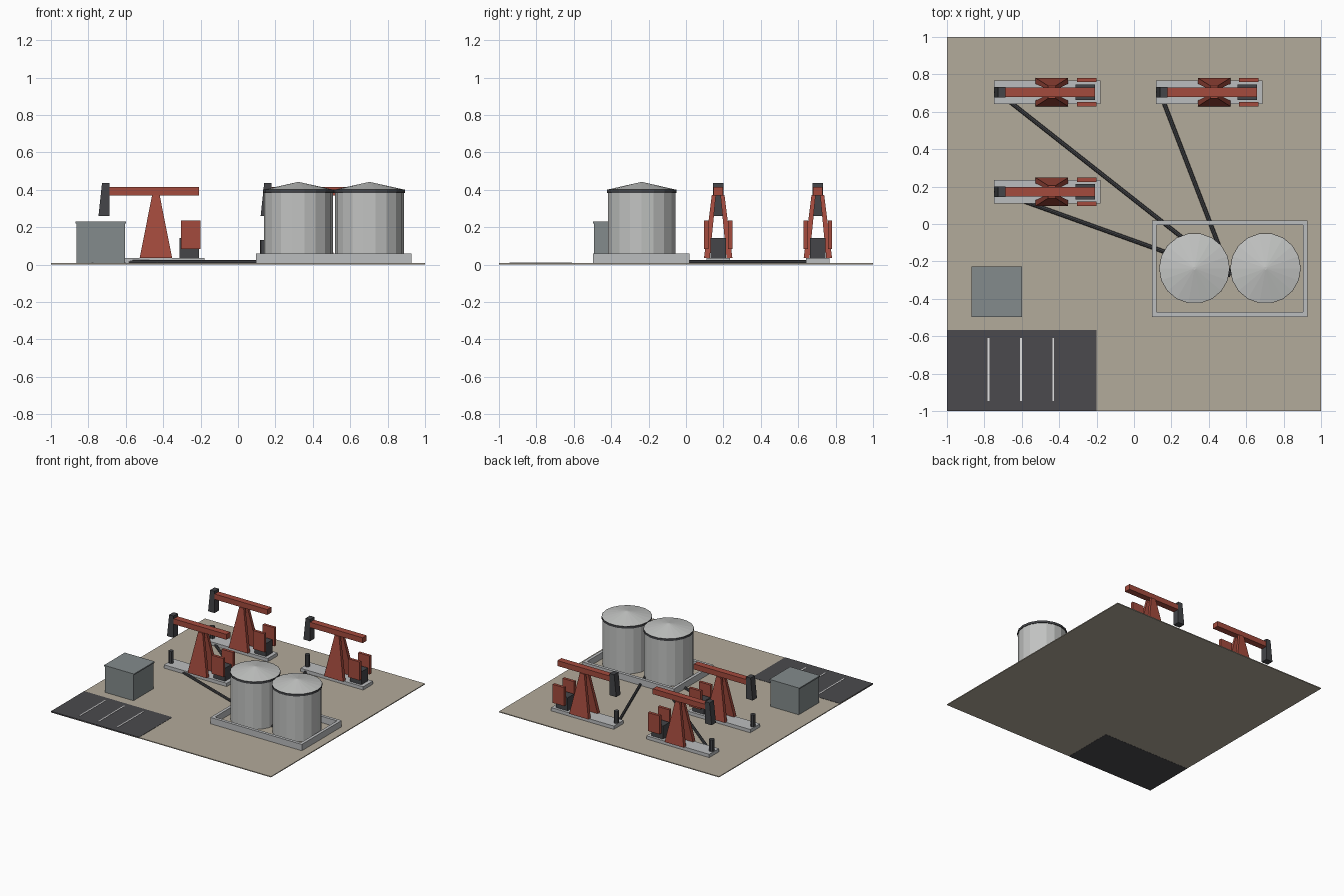
import bpy, bmesh, math
from mathutils import Matrix, Vector

if "Cube" in bpy.data.objects:
    bpy.data.objects.remove(bpy.data.objects["Cube"])


def mat(name, r, g, b):
    m = bpy.data.materials.new(name)
    m.diffuse_color = (r, g, b, 1)
    m.use_nodes = True
    m.node_tree.nodes["Principled BSDF"].inputs["Base Color"].default_value = m.diffuse_color
    return m


SAND = mat("sand", .45, .405, .325)
ASPHALT = mat("asphalt", .07, .068, .075)
PAINT = mat("line_paint", .75, .75, .75)
CONCRETE = mat("concrete", .50, .51, .52)
RED = mat("red_paint", .37, .07, .047)
STEEL = mat("dark_steel", .058, .06, .066)
TANK = mat("tank_metal", .54, .55, .54)
SHED = mat("shed_grey", .23, .26, .265)


def finish(name, bm, material):
    bmesh.ops.recalc_face_normals(bm, faces=bm.faces)
    me = bpy.data.meshes.new(name)
    bm.to_mesh(me)
    bm.free()
    me.materials.append(material)
    ob = bpy.data.objects.new(name, me)
    bpy.context.collection.objects.link(ob)
    return ob


def block(name, material, x, y, z, top_x=None, top_y=None):
    """Box from ranges; optional different ranges for the top face."""
    bm = bmesh.new()
    rings = []
    for (xa, xb), (ya, yb), h in ((x, y, z[0]), (top_x or x, top_y or y, z[1])):
        rings.append([bm.verts.new(p) for p in
                      ((xa, ya, h), (xb, ya, h), (xb, yb, h), (xa, yb, h))])
    lo, hi = rings
    bm.faces.new(lo)
    bm.faces.new(hi)
    for i in range(4):
        j = (i + 1) % 4
        bm.faces.new((lo[i], lo[j], hi[j], hi[i]))
    return finish(name, bm, material)


def cyl(name, material, start, end, r1, r2, sides):
    """Cylinder or cone between two points."""
    a, b = Vector(start), Vector(end)
    d = b - a
    bm = bmesh.new()
    bmesh.ops.create_cone(bm, cap_ends=True, segments=sides, radius1=r1,
                          radius2=r2, depth=d.length)
    m = (Matrix.Translation((a + b) / 2) @ d.to_track_quat('Z', 'Y').to_matrix().to_4x4()
         @ Matrix.Rotation(math.pi / 2, 4, 'Z'))
    bmesh.ops.transform(bm, matrix=m, verts=bm.verts)
    return finish(name, bm, material)


# Site ground, parking area and bay lines
block("ground", SAND, (-1, 1), (-1, 1), (.001, .008))
block("parking", ASPHALT, (-1, -.2), (-1, -.568), (0, .010))
for x in (-.777, -.605, -.432):
    block("bay_line", PAINT, (x - .005, x + .005), (-.945, -.61), (.010, .012))

# Shed with a thin roof slab
block("shed", SHED, (-.863, -.605), (-.493, -.232), (.002, .221))
block("shed_roof", SHED, (-.87, -.598), (-.498, -.227), (.221, .231))

# Containment wall round the tanks
X0, X1, Y0, Y1, T = .096, .928, -.496, .02, .025
for y in (Y0, Y1 - T):
    block("wall_long", CONCRETE, (X0, X1), (y, y + T), (.002, .06))
for x in (X0, X1 - T):
    block("wall_short", CONCRETE, (x, x + T), (Y0 + T, Y1 - T), (.002, .06))

# Storage tanks: body, dark rim, conical roof
for x in (.323, .703):
    y = -.237
    cyl("tank_body", TANK, (x, y, .002), (x, y, .385), .184, .184, 18)
    cyl("tank_rim", STEEL, (x, y, .383), (x, y, .401), .189, .189, 18)
    cyl("tank_roof", TANK, (x, y, .401), (x, y, .441), .187, .008, 18)


def pump_jack(cx, cy):
    """One pump; cx is the tower centre."""
    def part(name, material, x, y, z, top_x=None, top_y=None):
        def sh(r, c):
            return tuple(v + c for v in r) if r else None
        block(name, material, sh(x, cx), sh(y, cy), z, sh(top_x, cx), sh(top_y, cy))

    part("pump_pad", CONCRETE, (-.31, .26), (-.063, .063), (.002, .035))
    for s in (-1, 1):
        part("tower_leg", RED, (-.087, .087), (s * .045, s * .076), (.035, .372),
             (-.02, .02), (s * .012, s * .034))
        part("counterweight", RED, (.133, .238), (s * .053, s * .076), (.085, .237))
    part("walking_beam", RED, (-.25, .23), (-.026, .026), (.371, .415))
    part("horse_head", STEEL, (-.307, -.248), (-.028, .028), (.259, .438),
         (-.288, -.248))
    part("gearbox", STEEL, (.125, .23), (-.042, .042), (.035, .142))
    wx = cx - .29
    cyl("wellhead", STEEL, (wx, cy, .03), (wx, cy, .132), .02, .02, 8)
    # Flow line to the tanks
    cyl("flow_line", STEEL, (wx, cy, .014), (.515, -.275, .014), .011, .011, 8)


for px, py in ((-.439, .705), (-.439, .172), (.428, .705)):
    pump_jack(px, py)
